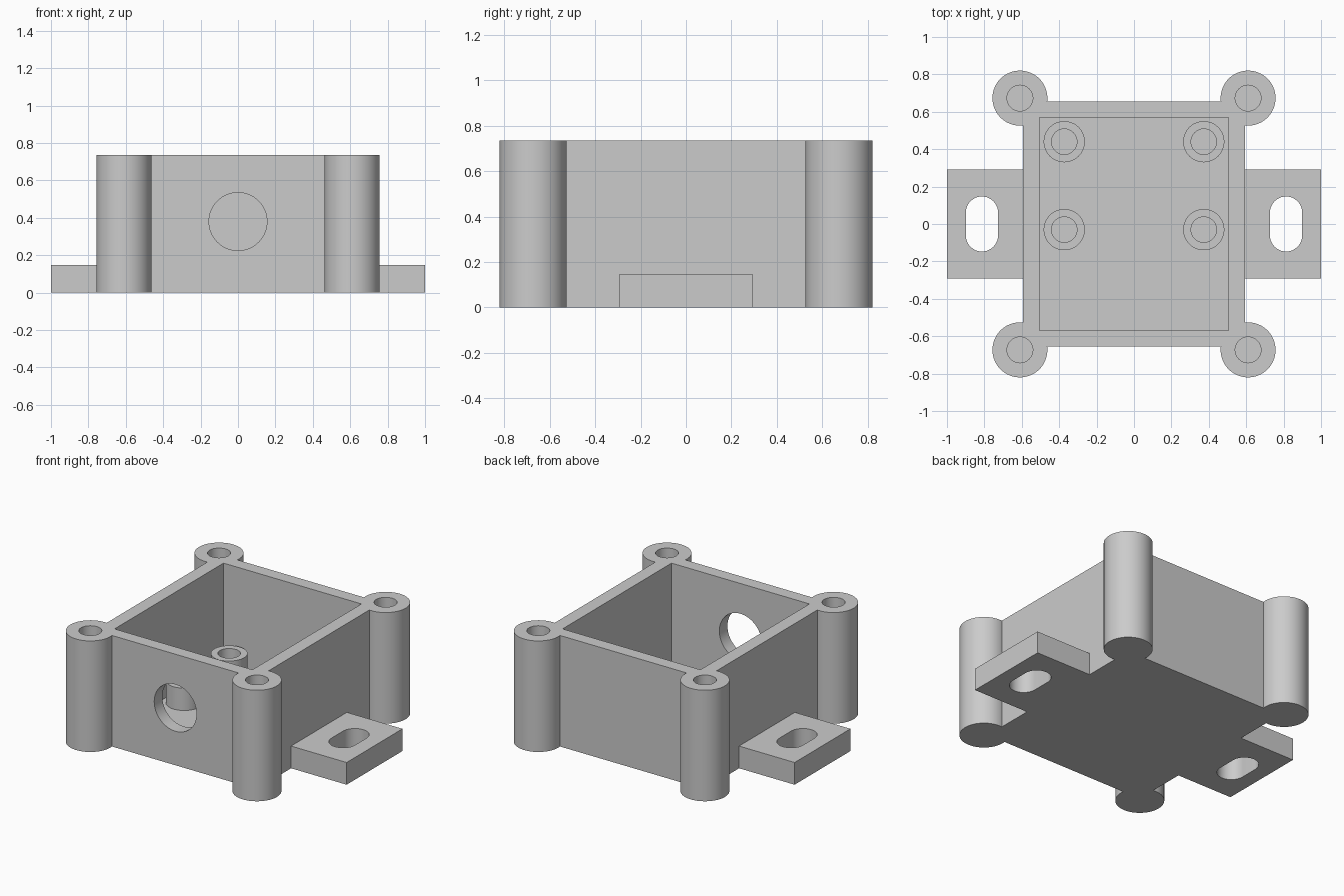
import bpy
import bmesh
from mathutils import Matrix, Vector

if "Cube" in bpy.data.objects:
    bpy.data.objects.remove(bpy.data.objects["Cube"], do_unlink=True)

grey = bpy.data.materials.new("light grey")
grey.use_nodes = True
colour = (0.6, 0.6, 0.6, 1)
grey.diffuse_color = colour
grey.node_tree.nodes["Principled BSDF"].inputs["Base Color"].default_value = colour

HEIGHT = 0.735
FLOOR = 0.075
SIGNS = (-1, 1)


def make_object(name, bm):
    mesh = bpy.data.meshes.new(name)
    bm.to_mesh(mesh)
    bm.free()
    mesh.materials.append(grey)
    obj = bpy.data.objects.new(name, mesh)
    bpy.context.collection.objects.link(obj)
    return obj


def box(name, low, high):
    low, high = Vector(low), Vector(high)
    bm = bmesh.new()
    size = Matrix.Diagonal((*(high - low), 1))
    bmesh.ops.create_cube(bm, size=1, matrix=Matrix.Translation((low + high) / 2) @ size)
    return make_object(name, bm)


def cylinder(name, x, y, radius, z0, z1, turn=Matrix()):
    bm = bmesh.new()
    place = turn @ Matrix.Translation((x, y, (z0 + z1) / 2))
    bmesh.ops.create_cone(bm, cap_ends=True, segments=64, radius1=radius,
                          radius2=radius, depth=z1 - z0, matrix=place)
    return make_object(name, bm)


def combine(target, tool, operation):
    """Apply a boolean with the tool, then discard the tool."""
    mod = target.modifiers.new(operation, 'BOOLEAN')
    mod.operation = operation
    mod.solver = 'EXACT'
    mod.object = tool
    bpy.context.view_layer.objects.active = target
    bpy.ops.object.modifier_apply(modifier=mod.name)
    bpy.data.objects.remove(tool, do_unlink=True)


def finish(obj):
    bpy.ops.object.select_all(action='DESELECT')
    obj.select_set(True)
    bpy.context.view_layer.objects.active = obj
    bpy.ops.object.shade_smooth_by_angle(angle=0.6)


# Open box with a round post at every corner
housing = box("housing", (-0.593, -0.655, 0), (0.593, 0.655, HEIGHT))
corners = [(sx * 0.61, sy * 0.673) for sx in SIGNS for sy in SIGNS]
for x, y in corners:
    combine(housing, cylinder("post", x, y, 0.147, 0, HEIGHT), 'UNION')
combine(housing, box("cavity", (-0.505, -0.57, FLOOR), (0.505, 0.57, 1)), 'DIFFERENCE')

# Blind screw holes in the posts
for x, y in corners:
    combine(housing, cylinder("screw_hole", x, y, 0.069, FLOOR, 1), 'DIFFERENCE')

# Round cable opening through the front wall only
facing_front = Matrix.Rotation(1.5707963, 4, 'X')
combine(housing, cylinder("cable_opening", 0, 0.38, 0.155, 0.5, 0.8, facing_front), 'DIFFERENCE')
finish(housing)

# Hollow standoffs on the floor
for side, sx in (("right", -1), ("left", 1)):
    for row, y in (("front", -0.03), ("back", 0.44)):
        standoff = cylinder(f"standoff_{row}_{side}", sx * 0.373, y, 0.11, FLOOR, 0.223)
        combine(standoff, cylinder("bore", sx * 0.373, y, 0.068, FLOOR - 0.1, 0.4), 'DIFFERENCE')
        finish(standoff)

# Side mounting tabs with slotted holes
for side, sx in (("right", -1), ("left", 1)):
    inner, outer = sorted((sx * 0.593, sx))
    tab = box(f"mounting_tab_{side}", (inner, -0.292, 0), (outer, 0.292, 0.147))
    x = sx * 0.813
    slot = box("slot", (x - 0.086, -0.061, -0.1), (x + 0.086, 0.061, 0.3))
    for sy in SIGNS:
        combine(slot, cylinder("slot_end", x, sy * 0.061, 0.086, -0.1, 0.3), 'UNION')
    combine(tab, slot, 'DIFFERENCE')
    finish(tab)
